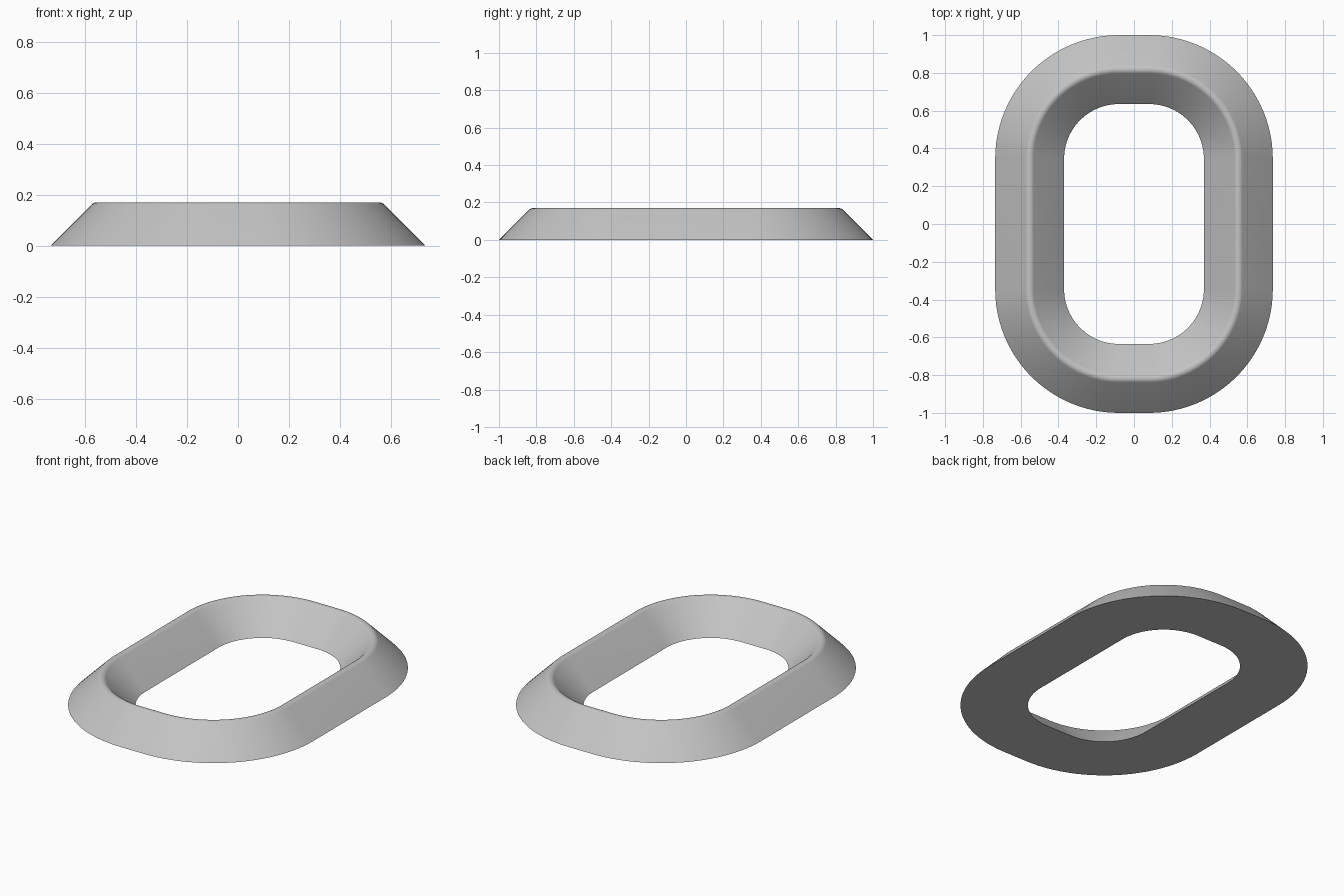
import bpy, bmesh, math

cube = bpy.data.objects.get("Cube")
if cube:
    bpy.data.objects.remove(cube, do_unlink=True)

CENTER_X, CENTER_Y = 0.08, 0.345   # centres of the corner arcs
OUTER, INNER = 0.655, 0.29         # corner radii of the outer and inner edge
HEIGHT, ROUND = 0.17, 0.03         # crest height and crest rounding
ARC_STEPS, CREST_STEPS = 24, 8

# Grey material
grey = bpy.data.materials.new("grey")
grey.use_nodes = True
colour = (0.55, 0.55, 0.55, 1)
grey.diffuse_color = colour
grey.node_tree.nodes["Principled BSDF"].inputs["Base Color"].default_value = colour

# Cross-section: sloped sides meeting in a rounded crest, as (offset, height)
middle = (OUTER + INNER) / 2
profile = [(OUTER, 0)]
for i in range(CREST_STEPS + 1):
    a = math.radians(45 + 90 * i / CREST_STEPS)
    profile.append((middle + ROUND * math.cos(a), HEIGHT - ROUND + ROUND * math.sin(a)))
profile.append((INNER, 0))

# Path: four corner arcs joined by straight runs
stations = []
for quarter, (sx, sy) in enumerate([(1, 1), (-1, 1), (-1, -1), (1, -1)]):
    for i in range(ARC_STEPS + 1):
        a = math.pi / 2 * (quarter + i / ARC_STEPS)
        stations.append((sx * CENTER_X, sy * CENTER_Y, math.cos(a), math.sin(a)))

# Sweep the closed cross-section around the path
bm = bmesh.new()
rings = [[bm.verts.new((cx + r * dx, cy + r * dy, z)) for r, z in profile]
         for cx, cy, dx, dy in stations]
for k, ring in enumerate(rings):
    following = rings[(k + 1) % len(rings)]
    for j in range(len(profile)):
        n = (j + 1) % len(profile)
        bm.faces.new((ring[j], following[j], following[n], ring[n]))
bmesh.ops.recalc_face_normals(bm, faces=bm.faces)

mesh = bpy.data.meshes.new("bevelled_ring")
bm.to_mesh(mesh)
bm.free()
mesh.materials.append(grey)
ring_object = bpy.data.objects.new("bevelled_ring", mesh)
bpy.context.collection.objects.link(ring_object)

# Smooth curves, crisp bottom edges
bpy.ops.object.select_all(action="DESELECT")
ring_object.select_set(True)
bpy.context.view_layer.objects.active = ring_object
bpy.ops.object.shade_smooth_by_angle(angle=math.radians(30))
